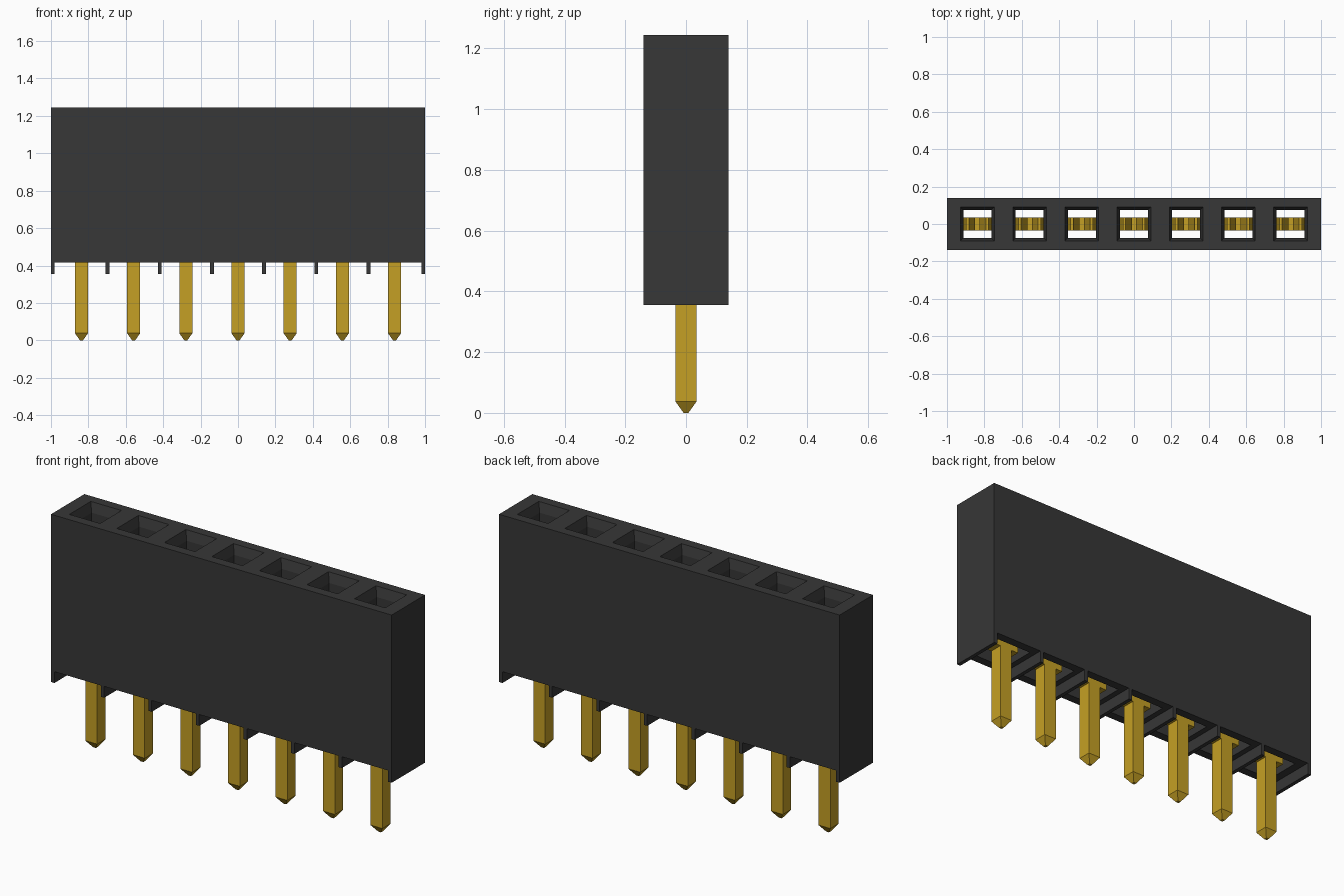
import bpy
import bmesh

if "Cube" in bpy.data.objects:
    bpy.data.objects.remove(bpy.data.objects["Cube"], do_unlink=True)

COUNT = 7
PITCH = 0.279
BOTTOM, TOP, FOOT = 0.415, 1.245, 0.355
HALF_Y = 0.14
PIN = 0.035
CENTRES = [(i - (COUNT - 1) / 2) * PITCH for i in range(COUNT)]


def material(name, colour):
    mat = bpy.data.materials.new(name)
    mat.use_nodes = True
    mat.diffuse_color = colour
    mat.node_tree.nodes["Principled BSDF"].inputs["Base Color"].default_value = colour
    return mat


def make_object(name, bm, mat):
    bmesh.ops.recalc_face_normals(bm, faces=bm.faces)
    mesh = bpy.data.meshes.new(name)
    bm.to_mesh(mesh)
    bm.free()
    mesh.materials.append(mat)
    obj = bpy.data.objects.new(name, mesh)
    bpy.context.collection.objects.link(obj)
    return obj


def extrude_y(bm, outline, half):
    """Extrude an x-z outline from y = -half to y = half."""
    face = bm.faces.new([bm.verts.new((x, -half, z)) for x, z in outline])
    new = bmesh.ops.extrude_face_region(bm, geom=[face])["geom"]
    verts = [v for v in new if isinstance(v, bmesh.types.BMVert)]
    bmesh.ops.translate(bm, verts=verts, vec=(0, 2 * half, 0))


def loft(bm, cx, sections):
    """Join rectangular sections (z, half x, half y) into a closed solid."""
    rings = [[bm.verts.new((cx + sx * hx, sy * hy, z))
              for sx, sy in ((-1, -1), (1, -1), (1, 1), (-1, 1))]
             for z, hx, hy in sections]
    for a, b in zip(rings, rings[1:]):
        for i in range(4):
            j = (i + 1) % 4
            bm.faces.new((a[i], a[j], b[j], b[i]))
    bm.faces.new(rings[0])
    bm.faces.new(rings[-1])


black = material("black plastic", (0.038, 0.038, 0.038, 1))
gold = material("gold metal", (0.56, 0.35, 0.018, 1))

# Housing with spacer ribs along its underside
outline = [(1, TOP), (-1, TOP)]
for i in range(COUNT + 1):
    mid = (i - COUNT / 2) * PITCH
    left, right = max(mid - 0.01, -1), min(mid + 0.01, 1)
    if i == 0:
        left, right = -1, -0.98
    if i == COUNT:
        left, right = 0.98, 1
    rib = [(left, BOTTOM), (left, FOOT), (right, FOOT), (right, BOTTOM)]
    outline += rib[1:] if i == 0 else rib[:-1] if i == COUNT else rib
bm = bmesh.new()
extrude_y(bm, outline, HALF_Y)
housing = make_object("housing", bm, black)

# Sockets: wide cavity, narrow neck and tapered mouth
bm = bmesh.new()
for x in CENTRES:
    loft(bm, x, [(0.3, 0.1, 0.095), (1.12, 0.1, 0.095), (1.12, 0.075, 0.075),
                 (TOP - 0.05, 0.075, 0.075), (TOP, 0.09, 0.09), (1.3, 0.09, 0.09)])
cutter = make_object("socket_cutter", bm, black)
cutter.hide_render = True
mod = housing.modifiers.new("sockets", "BOOLEAN")
mod.operation = "DIFFERENCE"
mod.solver = "EXACT"
mod.object = cutter
bpy.context.view_layer.objects.active = housing
bpy.ops.object.modifier_apply(modifier=mod.name)
bpy.data.objects.remove(cutter, do_unlink=True)

# Contacts: pointed pin below, forked spring blades above
half_fork = [(0.075, 0.43), (0.075, 0.6), (0.03, 0.95), (0.06, 1.1),
             (0.045, 1.1), (0.012, 0.95), (0.055, 0.6), (0.055, 0.47)]
fork = half_fork + [(-x, z) for x, z in reversed(half_fork)]
for n, x in enumerate(CENTRES, 1):
    bm = bmesh.new()
    loft(bm, x, [(0, 0.008, 0.008), (0.038, PIN, PIN), (0.45, PIN, PIN)])
    extrude_y(bm, [(x + px, pz) for px, pz in fork], PIN)
    make_object(f"contact_pin_{n}", bm, gold)
